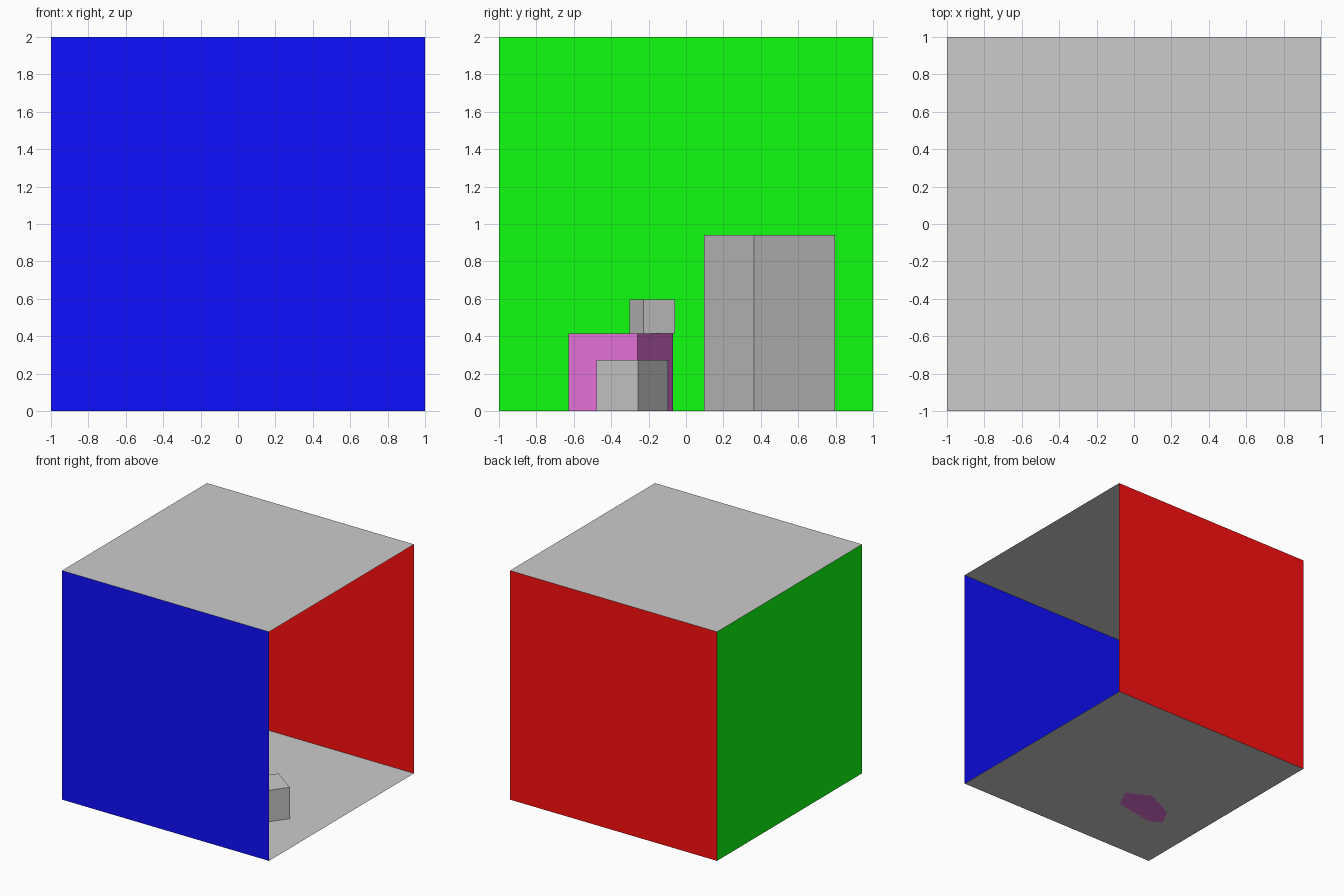
import bpy
from math import pi, atan2

if "Cube" in bpy.data.objects:
    bpy.data.objects.remove(bpy.data.objects["Cube"])


def material(name, color):
    m = bpy.data.materials.new(name)
    m.diffuse_color = (*color, 1)
    m.use_nodes = True
    m.node_tree.nodes["Principled BSDF"].inputs["Base Color"].default_value = m.diffuse_color
    return m


def wall(name, loc, rot, mat=None):
    # 2 x 2 single-sided sheet
    bpy.ops.mesh.primitive_plane_add(size=2, location=loc, rotation=rot)
    o = bpy.context.object
    o.name = name
    if mat:
        o.data.materials.append(mat)


def block(name, center, side, height, angle, base=0.0, mat=None):
    # square-based block turned about z
    bpy.ops.mesh.primitive_cube_add(
        size=1, location=(center[0], center[1], base + height / 2),
        rotation=(0, 0, angle))
    o = bpy.context.object
    o.name = name
    o.scale = (side, side, height)
    if mat:
        o.data.materials.append(mat)


red = material("red", (1, 0.005, 0.005))
green = material("green", (0.005, 1, 0.005))
blue = material("blue", (0.005, 0.005, 1))
purple = material("purple", (0.8, 0.17, 0.7))

# Room, open on the right side
wall("floor", (0, 0, 0), (0, 0, 0))
wall("ceiling", (0, 0, 2), (pi, 0, 0))
wall("front_wall", (0, -1, 1), (-pi / 2, 0, 0), blue)
wall("back_wall", (0, 1, 1), (pi / 2, 0, 0), red)
wall("left_wall", (-1, 0, 1), (0, pi / 2, 0), green)

# Blocks inside the room
block("tall_block", (-0.45, 0.447), 0.509, 0.94, atan2(0.268, 0.433))
block("purple_cube", (-0.40, -0.348), 0.415, 0.415, atan2(0.37, 0.19), mat=purple)
block("stacked_cube", (-0.39, -0.18), 0.184, 0.182, atan2(0.075, 0.168), base=0.414)
block("small_cube", (0.49, -0.287), 0.274, 0.274, atan2(0.22, 0.162))
